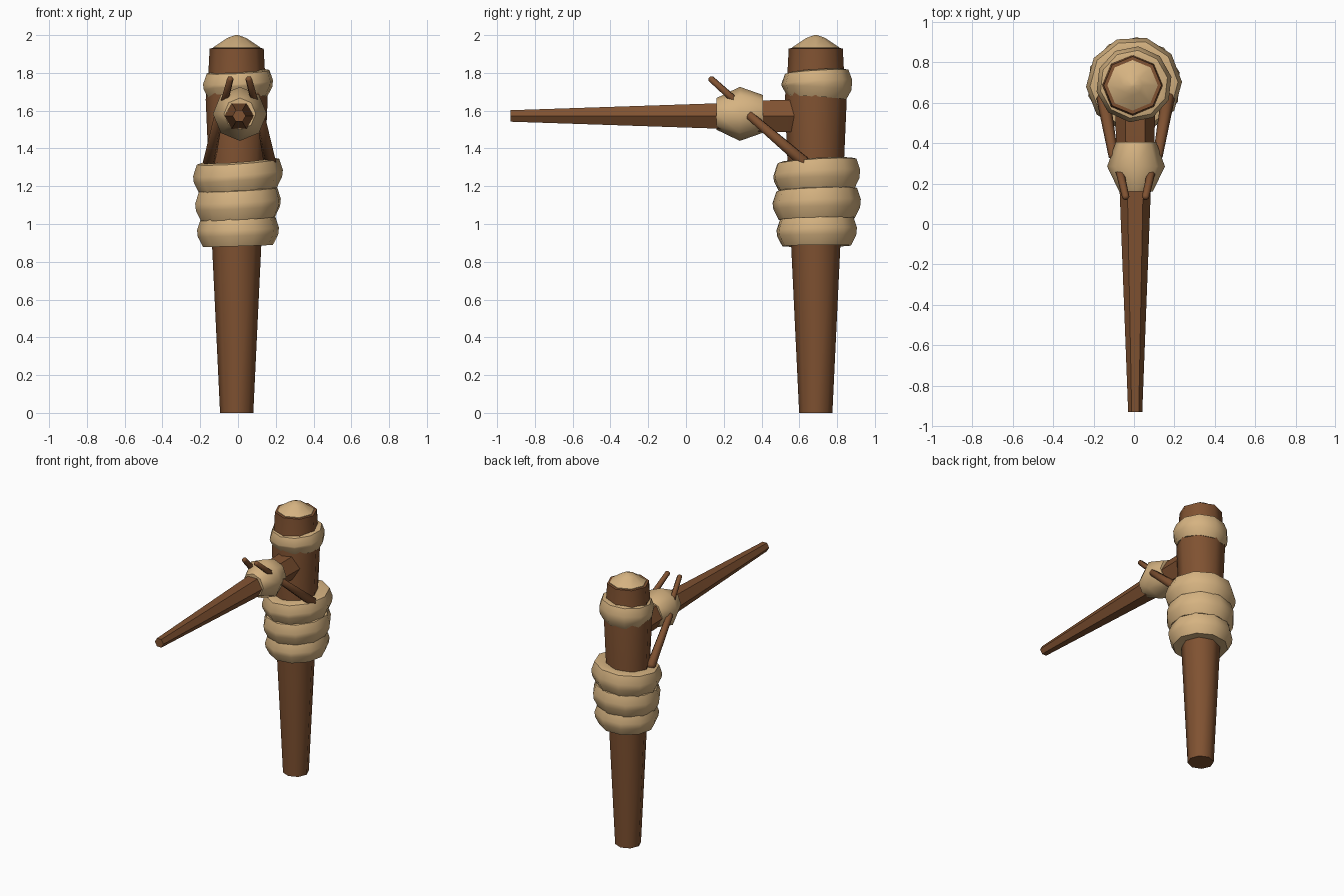
import bpy, bmesh, math
from mathutils import Vector, Matrix

if "Cube" in bpy.data.objects:
    bpy.data.objects.remove(bpy.data.objects["Cube"])


def material(name, rgb):
    m = bpy.data.materials.new(name)
    m.diffuse_color = (*rgb, 1)
    m.use_nodes = True
    m.node_tree.nodes["Principled BSDF"].inputs["Base Color"].default_value = m.diffuse_color
    return m


WOOD = material("brown wood", (0.215, 0.084, 0.031))
ROPE = material("tan binding", (0.67, 0.45, 0.22))


def finish(name, bm, mat, angle=40):
    bmesh.ops.recalc_face_normals(bm, faces=bm.faces[:])
    me = bpy.data.meshes.new(name)
    bm.to_mesh(me)
    bm.free()
    me.materials.append(mat)
    ob = bpy.data.objects.new(name, me)
    bpy.context.collection.objects.link(ob)
    bpy.context.view_layer.objects.active = ob
    for o in bpy.context.selected_objects:
        o.select_set(False)
    ob.select_set(True)
    bpy.ops.object.shade_smooth_by_angle(angle=math.radians(angle))
    return ob


def lathe(name, profile, sides, mat, matrix, closed=False, phase=0.0, angle=40, lift=None):
    """Turn (radius, height) points about local z, then place with matrix."""
    bm = bmesh.new()
    rings = []
    for r, h in profile:
        ring = []
        for i in range(sides):
            a = phase + math.tau * i / sides
            v = Vector((r * math.cos(a), r * math.sin(a), h))
            if lift:
                v.z += lift(v)
            ring.append(bm.verts.new(matrix @ v))
        rings.append(ring)
    pairs = list(zip(rings, rings[1:]))
    if closed:
        pairs.append((rings[-1], rings[0]))
    for a, b in pairs:
        for i in range(sides):
            j = (i + 1) % sides
            bm.faces.new((a[i], a[j], b[j], b[i]))
    if not closed:
        bm.faces.new(rings[0])
        bm.faces.new(rings[-1])
    return finish(name, bm, mat, angle)


def rod(name, p, q, r0, r1, sides=6):
    p, q = Vector(p), Vector(q)
    d = q - p
    n = d.length
    m = Matrix.Translation(p) @ d.to_track_quat('Z', 'Y').to_matrix().to_4x4()
    lathe(name, [(r0 * .6, 0), (r0, r0 * .5), (r1, n - r1 * .5), (r1 * .6, n)], sides, WOOD, m, angle=60)


PX, PY = -0.007, 0.687

# upright post, widening upward then tapering at the head
lathe("post", [(.088, 0), (.130, .88), (.164, 1.66), (.150, 1.80), (.143, 1.93), (.10, 1.932)],
      8, WOOD, Matrix.Translation((PX, PY, 0)), angle=50)
# pale end cap
lathe("post_cap", [(.125, 1.90), (.125, 1.935), (.05, 1.985), (.008, 2.0)],
      8, ROPE, Matrix.Translation((PX, PY, 0)), angle=50)


# rope bands around the post, each slightly uneven
def band(name, z, r, half, tilt_x, tilt_y, swell, phase):
    prof = [(.10, -half * .9), (r - .032, -half), (r - .004, -half * .3), (r, half * .15),
            (r - .02, half * .9), (r - .05, half), (.10, half * .85)]

    def lift(v):
        return tilt_x * v.x + tilt_y * v.y + swell * v.y * (1 if v.z > 0 else -1)
    lathe(name, prof, 10, ROPE, Matrix.Translation((0, .692, z)), closed=True, phase=phase,
          angle=50, lift=lift)


band("lower_band_1", .962, .218, .078, .03, .02, .01, .1)
band("lower_band_2", 1.108, .234, .082, .05, .03, .01, .25)
band("lower_band_3", 1.258, .238, .080, .07, .04, .02, .05)
band("upper_band", 1.740, .189, .073, .05, .0, .06, .2)

# tapered spout pointing forward (local z turned to -y)
FWD = Matrix.Rotation(math.radians(90), 4, 'X')
lathe("spout", [(.100, -.62), (.095, -.40), (.077, -.16), (.035, .93)],
      6, WOOD, Matrix.Translation((.006, 0, 1.572)) @ FWD)

# faceted knot around the spout
lathe("knot", [(.100, -.407), (.143, -.285), (.084, -.162)],
      8, ROPE, Matrix.Translation((.010, 0, 1.583)) @ FWD, angle=60)

# braces from knot to lower band, and short twigs above the knot
for side, label in ((-1, "left"), (1, "right")):
    cx = .008
    rod(label + "_brace", (cx + side * .108, .325, 1.585), (cx + side * .163, .64, 1.315), .024, .034)
    rod(label + "_twig", (cx + side * .082, .275, 1.64), (cx + side * .047, .125, 1.775), .021, .018)
